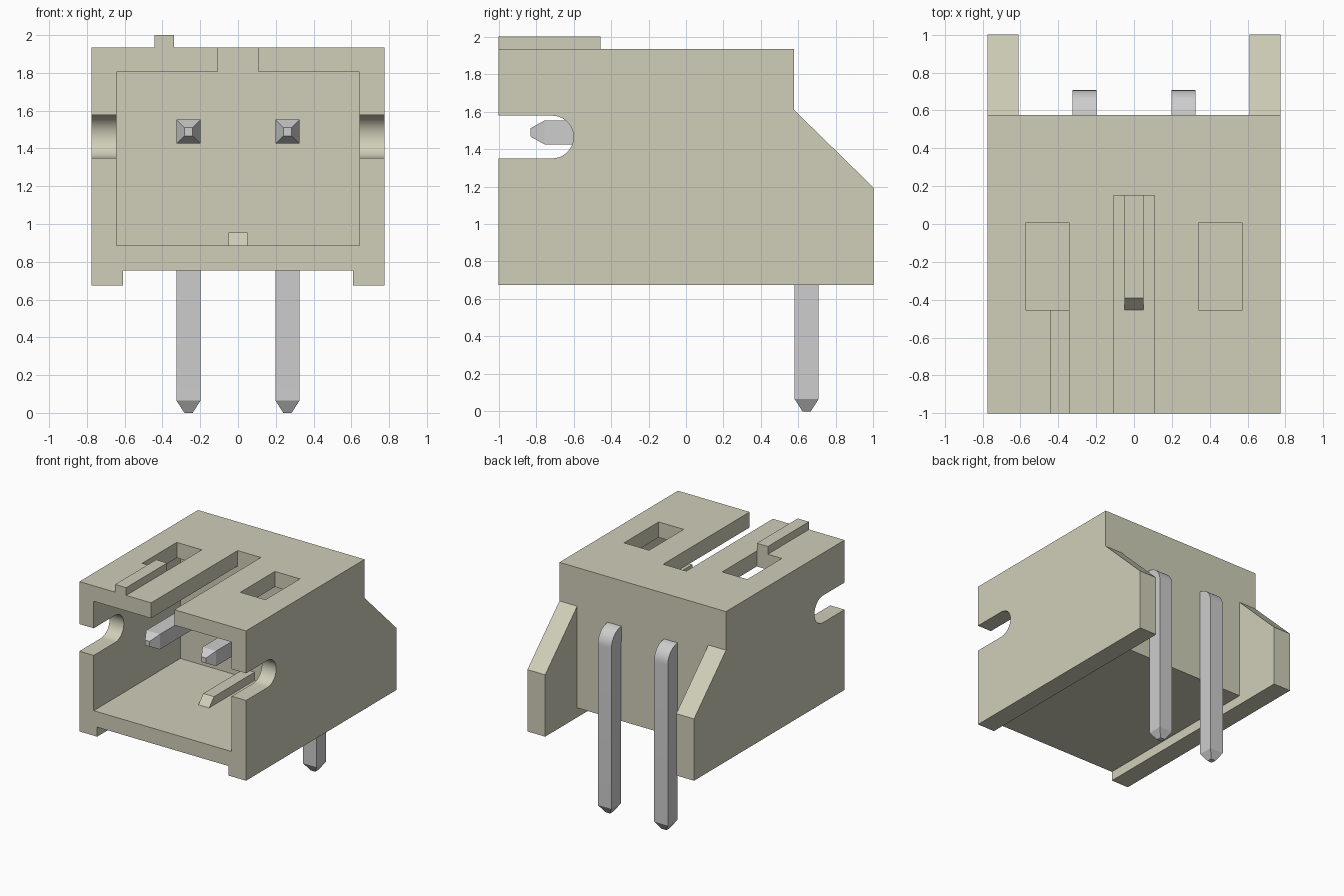
import bpy, bmesh, math
from mathutils import Vector

if "Cube" in bpy.data.objects:
    bpy.data.objects.remove(bpy.data.objects["Cube"], do_unlink=True)


def material(name, rgb, rough):
    m = bpy.data.materials.new(name)
    m.use_nodes = True
    m.diffuse_color = (*rgb, 1)
    b = m.node_tree.nodes["Principled BSDF"]
    b.inputs["Base Color"].default_value = (*rgb, 1)
    b.inputs["Roughness"].default_value = rough
    return m


BEIGE = material("beige plastic", (0.63, 0.622, 0.485), 0.6)
METAL = material("grey metal", (0.61, 0.61, 0.61), 0.5)


def finish(bm, name, mat):
    bmesh.ops.recalc_face_normals(bm, faces=bm.faces[:])
    me = bpy.data.meshes.new(name)
    bm.to_mesh(me)
    bm.free()
    me.materials.append(mat)
    ob = bpy.data.objects.new(name, me)
    bpy.context.collection.objects.link(ob)
    return ob


def side_extrude(name, profile, x0, x1, mat=BEIGE):
    """Extrude a (y, z) outline from x0 to x1."""
    bm = bmesh.new()
    face = bm.faces.new([bm.verts.new((x0, y, z)) for y, z in profile])
    ext = bmesh.ops.extrude_face_region(bm, geom=[face])["geom"]
    verts = [v for v in ext if isinstance(v, bmesh.types.BMVert)]
    bmesh.ops.translate(bm, verts=verts, vec=(x1 - x0, 0, 0))
    return finish(bm, name, mat)


def box(name, x0, x1, y0, y1, z0, z1):
    return side_extrude(name, [(y0, z0), (y1, z0), (y1, z1), (y0, z1)], x0, x1)


def activate(ob):
    bpy.ops.object.select_all(action="DESELECT")
    ob.select_set(True)
    bpy.context.view_layer.objects.active = ob


def cut(ob, cutter):
    cutter.hide_render = True
    mod = ob.modifiers.new("cut", "BOOLEAN")
    mod.operation = "DIFFERENCE"
    mod.solver = "EXACT"
    mod.object = cutter
    activate(ob)
    bpy.ops.object.modifier_apply(modifier=mod.name)
    bpy.data.objects.remove(cutter, do_unlink=True)


# Housing block with sloped rear cheeks
housing = side_extrude("housing", [
    (-1, 0.675), (1, 0.675), (1, 1.195), (0.575, 1.61), (0.575, 1.935), (-1, 1.935)],
    -0.775, 0.775)

# Space between the cheeks and the bottom rails
cut(housing, side_extrude("rear_cutter", [
    (-1.1, 0.5), (1.1, 0.5), (1.1, 2.1), (0.575, 2.1), (0.575, 0.755), (-1.1, 0.755)],
    -0.61, 0.61))

# Front cavity and the long slot in the roof
cut(housing, box("cavity_cutter", -0.642, 0.642, -1.1, 0.15, 0.885, 1.805))
cut(housing, box("slot_cutter", -0.108, 0.108, -1.1, 0.15, 1.5, 2.1))

# Roof windows
for s in (-1, 1):
    xs = sorted((s * 0.34, s * 0.573))
    cut(housing, box("window_cutter", xs[0], xs[1], -0.455, 0.005, 1.6, 2.1))

# Round-ended notches through both side walls
R, CY, CZ, N = 0.114, -0.714, 1.464, 20
arc = [(CY + R * math.cos(a), CZ + R * math.sin(a))
       for a in (math.pi * (i / N - 0.5) for i in range(N + 1))]
cut(housing, side_extrude("notch_cutter", [(-1.1, CZ - R)] + arc + [(-1.1, CZ + R)], -1, 1))
activate(housing)
bpy.ops.object.shade_smooth_by_angle(angle=math.radians(30))

# Rib on the roof, and the key on the cavity floor
box("roof_rib", -0.443, -0.34, -1, -0.455, 1.935, 2.0)
side_extrude("floor_key", [(-0.455, 0.885), (0.15, 0.885), (0.15, 0.955), (-0.39, 0.955)],
             -0.05, 0.05)


def pin(name, x):
    """Square pin swept through a tight right-angle bend, tapered at both ends."""
    h, tip, py, pz, r = 0.0635, 0.022, 0.57, 1.415, 0.0735
    sections = [(-0.83, pz + r, 0, tip), (-0.755, pz + r, 0, h)]
    for i in range(13):
        a = math.pi / 2 * i / 12
        sections.append((py + r * math.sin(a), pz + r * math.cos(a), a, h))
    sections += [(py + r, 0.065, math.pi / 2, h), (py + r, 0, math.pi / 2, tip)]
    bm = bmesh.new()
    rings = []
    for y, z, a, s in sections:
        n = Vector((0, math.sin(a), math.cos(a)))
        rings.append([bm.verts.new(Vector((x + u * s, y, z)) + n * v * s)
                      for u, v in ((-1, -1), (1, -1), (1, 1), (-1, 1))])
    for p, q in zip(rings, rings[1:]):
        for i in range(4):
            j = (i + 1) % 4
            bm.faces.new((p[i], p[j], q[j], q[i]))
    bm.faces.new(rings[0])
    bm.faces.new(rings[-1])
    activate(finish(bm, name, METAL))
    bpy.ops.object.shade_smooth_by_angle(angle=math.radians(25))


# Contact pins
pin("right_pin", -0.262)
pin("left_pin", 0.262)
bpy.ops.object.select_all(action="DESELECT")
